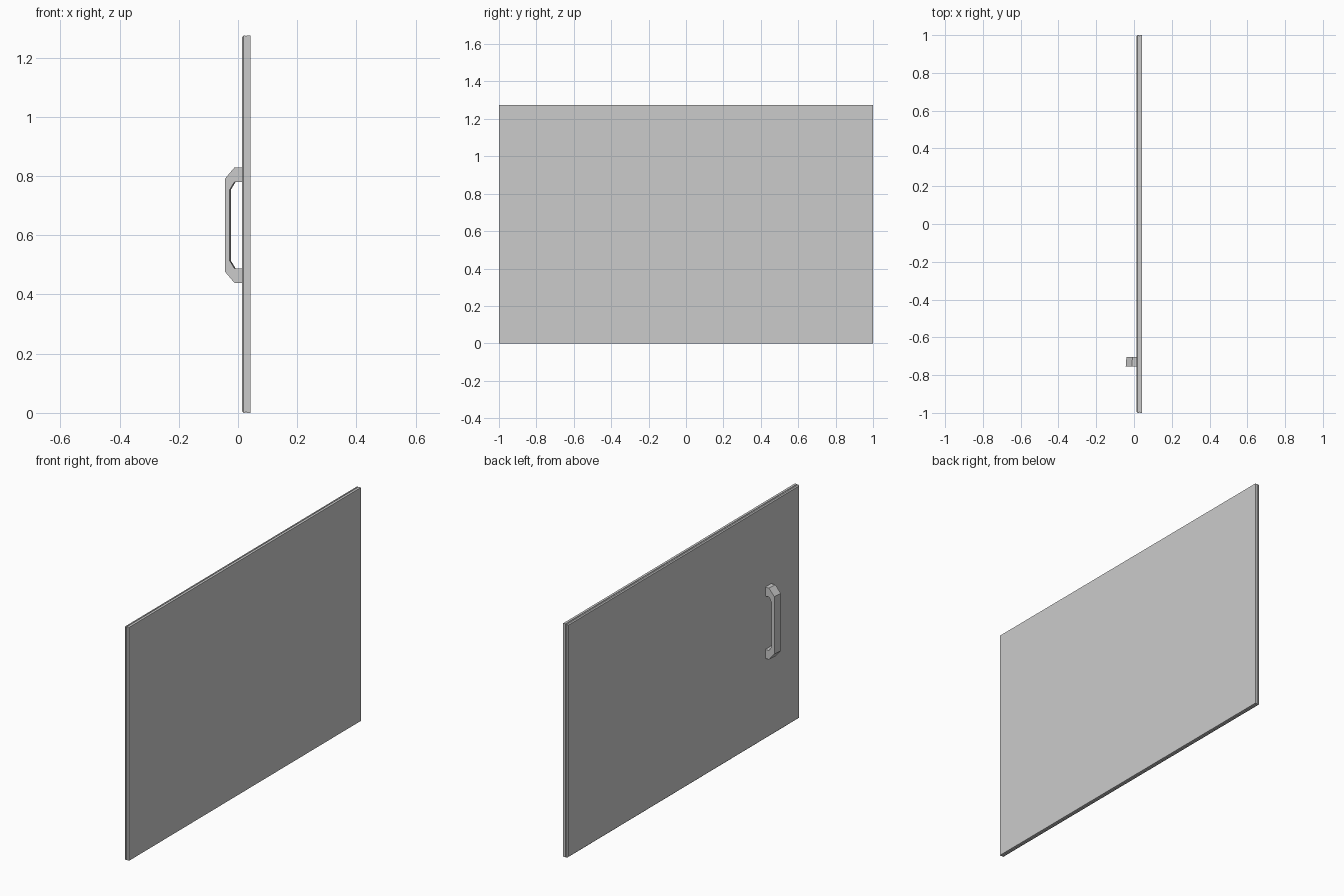
import bpy, bmesh

if "Cube" in bpy.data.objects:
    bpy.data.objects.remove(bpy.data.objects["Cube"])

H = 1.275

def mesh_object(name, bm):
    bmesh.ops.recalc_face_normals(bm, faces=bm.faces)
    me = bpy.data.meshes.new(name)
    bm.to_mesh(me)
    bm.free()
    ob = bpy.data.objects.new(name, me)
    bpy.context.collection.objects.link(ob)
    return ob

def panel(name, layers):
    """Closed slab lofted through (x, edge inset) layers."""
    bm = bmesh.new()
    loops = []
    for x, i in layers:
        loops.append([bm.verts.new((x, y, z)) for y, z in
                      ((-1 + i, i), (1 - i, i), (1 - i, H - i), (-1 + i, H - i))])
    for a, b in zip(loops, loops[1:]):
        for k in range(4):
            n = (k + 1) % 4
            bm.faces.new((a[k], a[n], b[n], b[k]))
    bm.faces.new(loops[0])
    bm.faces.new(loops[-1])
    return mesh_object(name, bm)

# Door panel: chamfered handle side, narrow groove around the edge
panel("door_panel", [(0.014, 0.005), (0.019, 0.0), (0.026, 0.0), (0.026, 0.004),
                     (0.029, 0.004), (0.029, 0.0), (0.042, 0.0)])

# Pull handle: half profile mirrored about its middle height, outer faces slanted
MID, Y0, Y1 = 0.634, -0.755, -0.705
outer = [(0.016, 0.195), (-0.012, 0.195), (-0.044, 0.157)]
inner = [(-0.028, 0.120), (-0.012, 0.146), (0.016, 0.146)]
bm = bmesh.new()

def section(y, shift):
    def pt(x, z):
        return bm.verts.new((x + (shift if x < 0 else 0), y, MID + z))
    o = [pt(x, z) for x, z in outer] + [pt(x, -z) for x, z in reversed(outer)]
    i = [pt(x, z) for x, z in reversed(inner)] + [pt(x, -z) for x, z in inner]
    return o, i

(o0, i0), (o1, i1) = section(Y0, 0.0), section(Y1, 0.004)
for k in range(5):
    bm.faces.new((o0[k], o0[k + 1], o1[k + 1], o1[k]))
    bm.faces.new((i0[k], i1[k], i1[k + 1], i0[k + 1]))
    bm.faces.new((o0[k], i0[k], i0[k + 1], o0[k + 1]))
    bm.faces.new((o1[k], o1[k + 1], i1[k + 1], i1[k]))
for k in (0, 5):
    bm.faces.new((o0[k], o1[k], i1[k], i0[k]))
mesh_object("pull_handle", bm)
